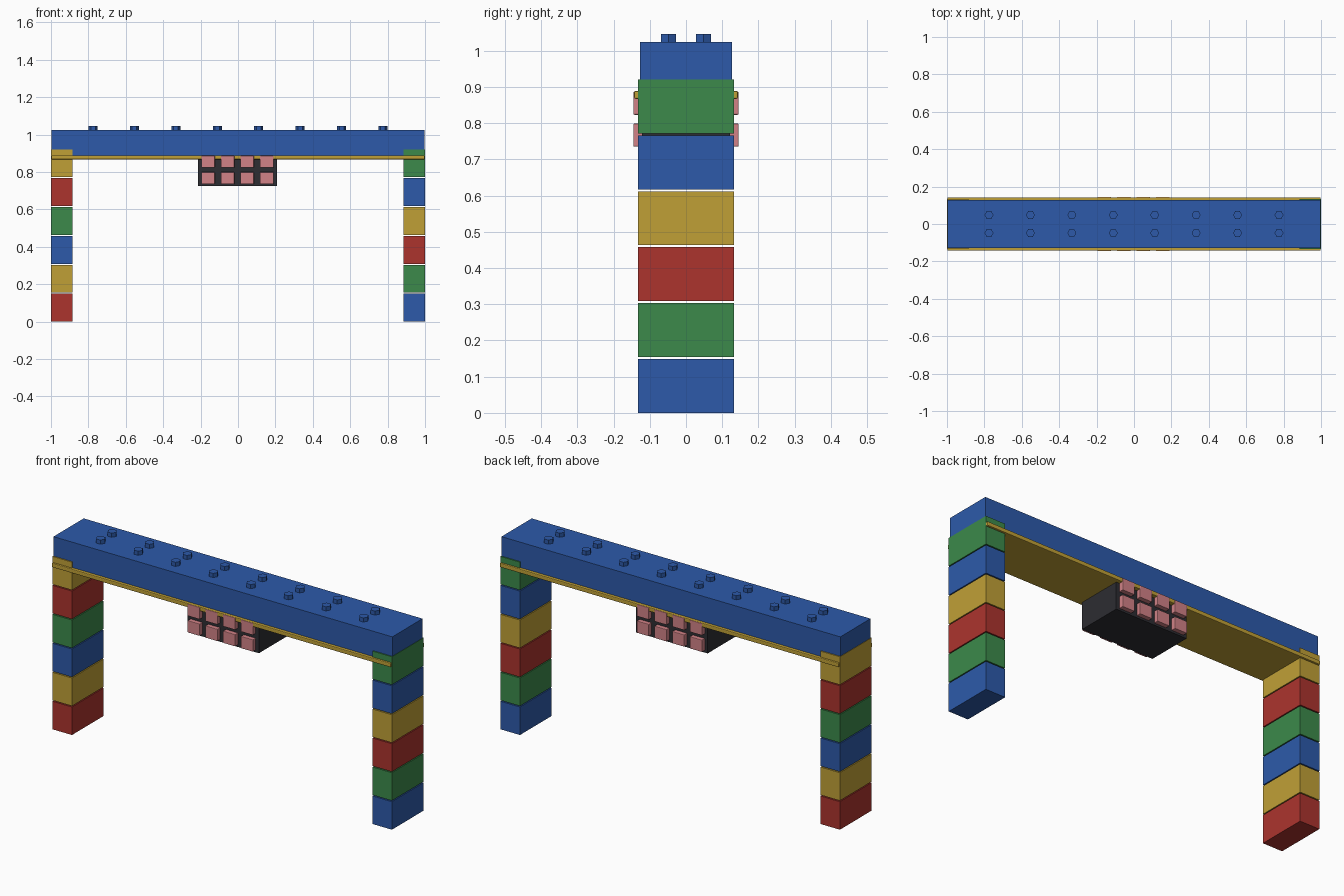
import bpy
import math

cube = bpy.data.objects.get("Cube")
if cube:
    bpy.data.objects.remove(cube, do_unlink=True)


def material(name, rgb):
    m = bpy.data.materials.new(name)
    m.use_nodes = True
    m.diffuse_color = (*rgb, 1)
    m.node_tree.nodes["Principled BSDF"].inputs["Base Color"].default_value = (*rgb, 1)
    return m


MATS = {
    "blue": material("blue", (0.026, 0.102, 0.402)),
    "yellow": material("yellow", (0.527, 0.352, 0.037)),
    "green": material("green", (0.045, 0.254, 0.07)),
    "red": material("red", (0.413, 0.034, 0.027)),
    "pink": material("pink", (0.645, 0.223, 0.242)),
    "dark": material("dark_grey", (0.026, 0.026, 0.032)),
}


def box(name, color, x, y, z, bevel=0):
    """Box from (min, max) ranges along each axis."""
    ranges = (x, y, z)
    bpy.ops.mesh.primitive_cube_add(size=1, location=[(a + b) / 2 for a, b in ranges])
    ob = bpy.context.object
    ob.name = name
    ob.scale = [b - a for a, b in ranges]
    bpy.ops.object.transform_apply(location=False, rotation=False, scale=True)
    ob.data.materials.append(MATS[color])
    if bevel:
        mod = ob.modifiers.new("bevel", 'BEVEL')
        mod.width = bevel
        mod.segments = 2
    return ob


# Legs of stacked blocks with narrow gaps between them
PITCH, HEIGHT = 0.1543, 0.149
stacks = {
    "right": (-1, ["red", "yellow", "blue", "green", "red", "yellow"]),
    "left": (1, ["blue", "green", "red", "yellow", "blue", "green"]),
}
for side, (sign, colors) in stacks.items():
    xs = sorted((sign * 0.885, sign))
    for i, color in enumerate(colors):
        box(f"{side}_leg_block_{i + 1}", color, xs, (-0.133, 0.133),
            (i * PITCH, i * PITCH + HEIGHT))

# Beam across the top, with a thin trim plate under it
box("beam", "blue", (-0.998, 0.998), (-0.127, 0.127), (0.88, 1.024))
box("trim_plate", "yellow", (-0.998, 0.998), (-0.143, 0.143), (0.867, 0.889), 0.004)

# Two rows of six-sided studs
for row, y in (("front", -0.048), ("back", 0.048)):
    for i in range(8):
        bpy.ops.mesh.primitive_cylinder_add(
            vertices=6, radius=0.024, depth=0.03,
            location=(-0.775 + i * 1.55 / 7, y, 1.031), rotation=(0, 0, math.pi / 6))
        stud = bpy.context.object
        stud.name = f"{row}_stud_{i + 1}"
        stud.data.materials.append(MATS["blue"])

# Hanging box with two rows of tiles on both faces
box("hanging_box", "dark", (-0.213, 0.209), (-0.122, 0.122), (0.724, 0.875))
for side, sign in (("front", -1), ("back", 1)):
    ys = sorted((sign * 0.115, sign * 0.1455))
    for row, z in (("lower", 0.735), ("upper", 0.823)):
        for i in range(4):
            x = -0.16 + i * 0.1045
            box(f"{side}_{row}_tile_{i + 1}", "pink", (x - 0.036, x + 0.036), ys,
                (z, z + 0.064), 0.003)
